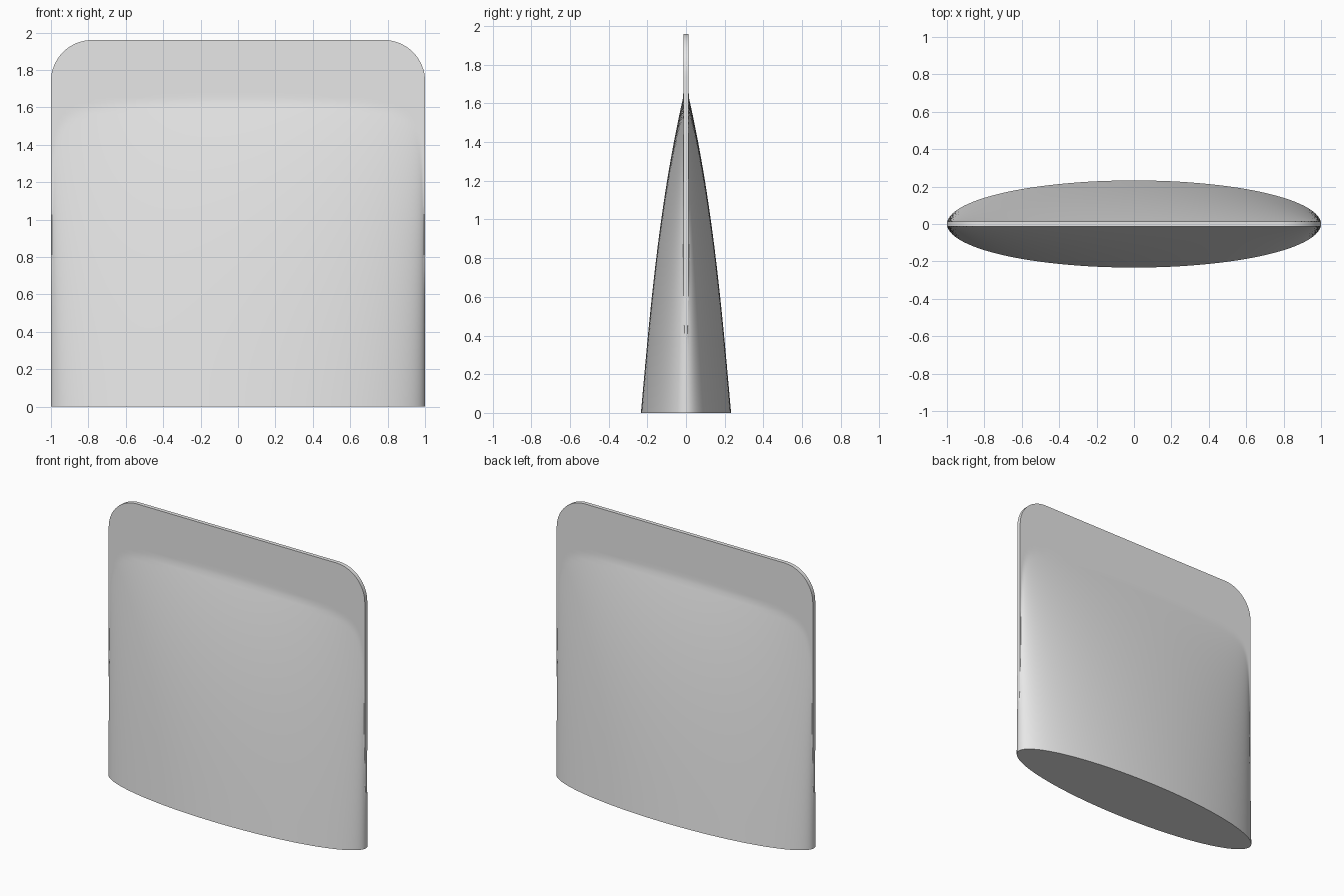
import bpy
import bmesh
from math import cos, sin, pi, sqrt

cube = bpy.data.objects.get("Cube")
if cube:
    bpy.data.objects.remove(cube)

HEIGHT, CORNER, LIP = 1.96, 0.22, 0.014
SEGMENTS = 64


def half_width(z):
    """Straight sides with rounded upper corners."""
    rise = max(0, z - (HEIGHT - CORNER))
    return 1 - CORNER + sqrt(max(0, CORNER ** 2 - rise ** 2))


def bulge(z):
    """Half depth of the elliptical body, narrowing upward."""
    return max(0, 0.233 - 0.0877 * z - 0.0173 * z ** 3)


def section(z):
    """Ellipse merged with the thin flat lip."""
    w, depth = half_width(z), bulge(z)
    lip = max(0.001, LIP * min(1, z / 0.7))
    front = []
    for i in range(SEGMENTS + 1):
        a = pi * i / SEGMENTS
        front.append((w * cos(a), -max(lip, depth * sin(a)), z))
    return front + [(x, -y, z) for x, y, z in reversed(front)]


# Body levels, then finer levels around the corner arcs
start = HEIGHT - CORNER
levels = [start * i / 60 for i in range(60)]
levels += [start + CORNER * sin(pi / 2 * i / 16) for i in range(17)]

bm = bmesh.new()
rings = [[bm.verts.new(p) for p in section(z)] for z in levels]
for low, high in zip(rings, rings[1:]):
    for i in range(len(low)):
        j = (i + 1) % len(low)
        bm.faces.new((low[i], low[j], high[j], high[i]))
bm.faces.new(rings[0])
bm.faces.new(rings[-1])
bmesh.ops.recalc_face_normals(bm, faces=bm.faces)

mesh = bpy.data.meshes.new("tapered_body")
bm.to_mesh(mesh)
bm.free()
body = bpy.data.objects.new("tapered_body", mesh)
bpy.context.collection.objects.link(body)

# Plain grey finish
grey = bpy.data.materials.new("light grey")
grey.use_nodes = True
colour = (0.8, 0.8, 0.8, 1)
grey.diffuse_color = colour
grey.node_tree.nodes["Principled BSDF"].inputs["Base Color"].default_value = colour
mesh.materials.append(grey)

# Smooth shading with sharp rims
bpy.ops.object.select_all(action="DESELECT")
body.select_set(True)
bpy.context.view_layer.objects.active = body
bpy.ops.object.shade_smooth_by_angle(angle=pi / 6)
